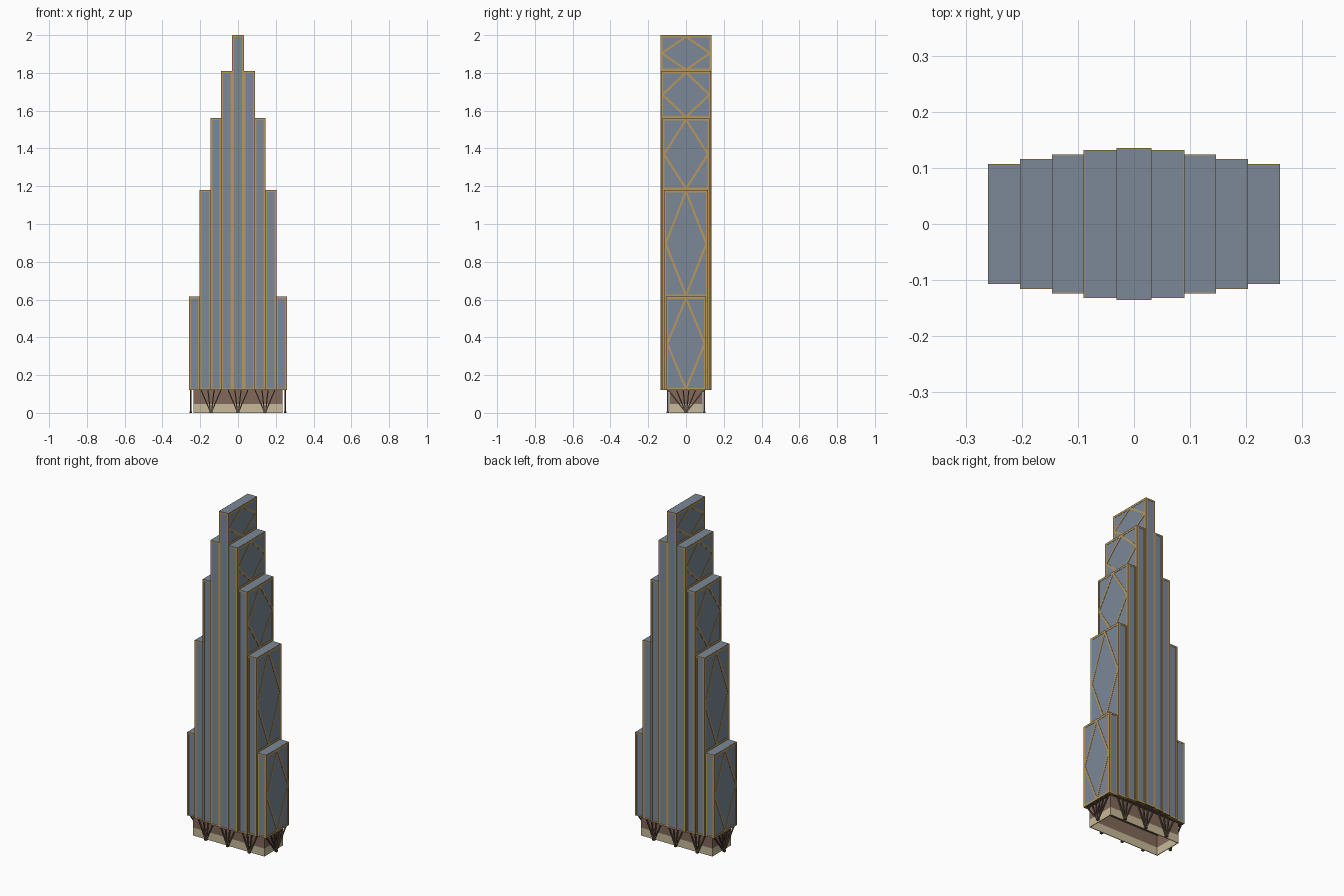
import bpy, bmesh
from mathutils import Vector, Matrix

if "Cube" in bpy.data.objects:
    bpy.data.objects.remove(bpy.data.objects["Cube"])


def material(name, rgb):
    m = bpy.data.materials.new(name)
    m.use_nodes = True
    m.diffuse_color = (*rgb, 1)
    m.node_tree.nodes["Principled BSDF"].inputs["Base Color"].default_value = (*rgb, 1)
    return m


GLASS = material("blue grey glass", (0.20, 0.25, 0.31))
GOLD = material("gold trim", (0.48, 0.31, 0.11))
BEIGE = material("beige stone", (0.58, 0.49, 0.32))
BROWN = material("brown lobby", (0.22, 0.14, 0.10))
DARK = material("dark bronze", (0.12, 0.08, 0.055))


def box(bm, lo, hi):
    """Axis-aligned box between two corners."""
    lo, hi = Vector(lo), Vector(hi)
    m = Matrix.Translation((lo + hi) / 2) @ Matrix.Diagonal((*(hi - lo), 1))
    return bmesh.ops.create_cube(bm, size=1, matrix=m)["verts"]


def bar(bm, a, b, side, depth, width):
    """Rectangular bar from a to b; depth runs along the given side axis."""
    a, b, u = Vector(a), Vector(b), Vector(side)
    w = (b - a).normalized()
    v = w.cross(u).normalized()
    u = v.cross(w)
    rot = Matrix((u, v, w)).transposed().to_4x4()
    size = Matrix.Diagonal((depth, width, (b - a).length, 1))
    bmesh.ops.create_cube(bm, size=1, matrix=Matrix.Translation((a + b) / 2) @ rot @ size)


def finish(bm, name, *mats):
    me = bpy.data.meshes.new(name)
    bm.normal_update()
    bm.to_mesh(me)
    bm.free()
    for m in mats:
        me.materials.append(m)
    ob = bpy.data.objects.new(name, me)
    bpy.context.collection.objects.link(ob)
    return ob


BASE = 0.12     # underside of the tower
TRIM = 0.009    # trim width
OUT = 0.0015    # trim projection

# inner x, outer x, half depth, top, height where its side panel starts
TIERS = [
    ("centre", -0.03, 0.03, 0.134, 2.0, 1.81),
    ("inner", 0.03, 0.0885, 0.13, 1.81, 1.56),
    ("middle", 0.0885, 0.145, 0.122, 1.56, 1.18),
    ("outer", 0.145, 0.202, 0.114, 1.18, 0.615),
    ("end", 0.202, 0.259, 0.105, 0.615, BASE),
]


def slab(name, x0, x1, hy, top):
    bm = bmesh.new()
    box(bm, (x0, -hy, BASE), (x1, hy, top))
    bm.normal_update()
    for f in bm.faces:
        f.material_index = 1 if f.normal.z < -0.5 else 0
    finish(bm, name + "_slab", GLASS, DARK)


def slab_trim(name, x0, x1, hy, top):
    bm = bmesh.new()
    high = top - 0.001
    for s in (-1, 1):
        ya, yb = sorted((s * (hy - TRIM), s * (hy + OUT)))
        # corner posts, then rails across the front and back
        box(bm, (x0 - OUT, ya, BASE), (x0 + TRIM, yb, high))
        box(bm, (x1 - TRIM, ya, BASE), (x1 + OUT, yb, high))
        for z in (BASE, high - TRIM):
            box(bm, (x0, ya, z), (x1, yb, z + TRIM))
    finish(bm, name + "_edge_trim", GOLD)


def side_panel(name, x, hy, z0, z1):
    """Framed diamond bracing on an exposed end face."""
    bm = bmesh.new()
    z1 -= 0.001
    for z in (z0, z1 - 0.012):
        box(bm, (x - OUT, -hy, z), (x + OUT, hy, z + 0.012))
    mid, y = (z0 + z1) / 2, hy - 0.006
    for s in (-1, 1):
        for z in (z0 + 0.007, z1 - 0.007):
            bar(bm, (x, 0, z), (x, s * y, mid), (1, 0, 0), 2 * OUT, 0.011)
    finish(bm, name + "_diamond_bracing", GOLD)


# Stepped tower, mirrored about the centre slab
for name, x0, x1, hy, top, low in TIERS:
    for s, label in ((1, "left_"), (-1, "right_")):
        part = label + name
        if name != "centre":
            a, b = sorted((s * x0, s * x1))
            slab(part, a, b, hy, top)
            slab_trim(part, a, b, hy, top)
        elif s == 1:
            slab(name, x0, x1, hy, top)
            slab_trim(name, x0, x1, hy, top)
        side_panel(part, s * x1, hy, low, top)

# Hollow lobby: stone plinth below, brown wall above, open underneath
PX, PY, PT = 0.235, 0.088, 0.004
for name, z0, z1, mat in (("plinth", 0, 0.047, BEIGE), ("lobby_wall", 0.047, BASE, BROWN)):
    bm = bmesh.new()
    for s in (-1, 1):
        ya, yb = sorted((s * PY, s * (PY - PT)))
        box(bm, (-PX, ya, z0), (PX, yb, z1))
        xa, xb = sorted((s * PX, s * (PX - PT)))
        box(bm, (xa, -PY + PT, z0), (xb, PY - PT, z1))
    finish(bm, name, mat)

# Fans of struts rising from small feet
def fan(name, foot, along, spreads):
    bm = bmesh.new()
    foot, along = Vector(foot), Vector(along)
    side = Vector((along.y, along.x, 0))
    for d in spreads:
        for s in (-1, 1):
            start = foot + along * s * 0.003 + Vector((0, 0, 0.005))
            end = foot + along * s * d + Vector((0, 0, BASE))
            bar(bm, start, end, side, 0.007, 0.006)
    r = Vector((0.007, 0.007, 0))
    box(bm, foot - r, foot + r + Vector((0, 0, 0.008)))
    finish(bm, name, DARK)


for s, label in ((-1, "front"), (1, "back")):
    for x, place in ((-0.143, "right"), (0, "centre"), (0.143, "left")):
        fan(f"{label}_{place}_struts", (x, s * 0.097, 0), (1, 0, 0), (0.052, 0.016))
for s, label in ((-1, "right"), (1, "left")):
    fan(f"{label}_end_struts", (s * 0.251, 0, 0), (0, 1, 0), (0.093, 0.05, 0.015))
